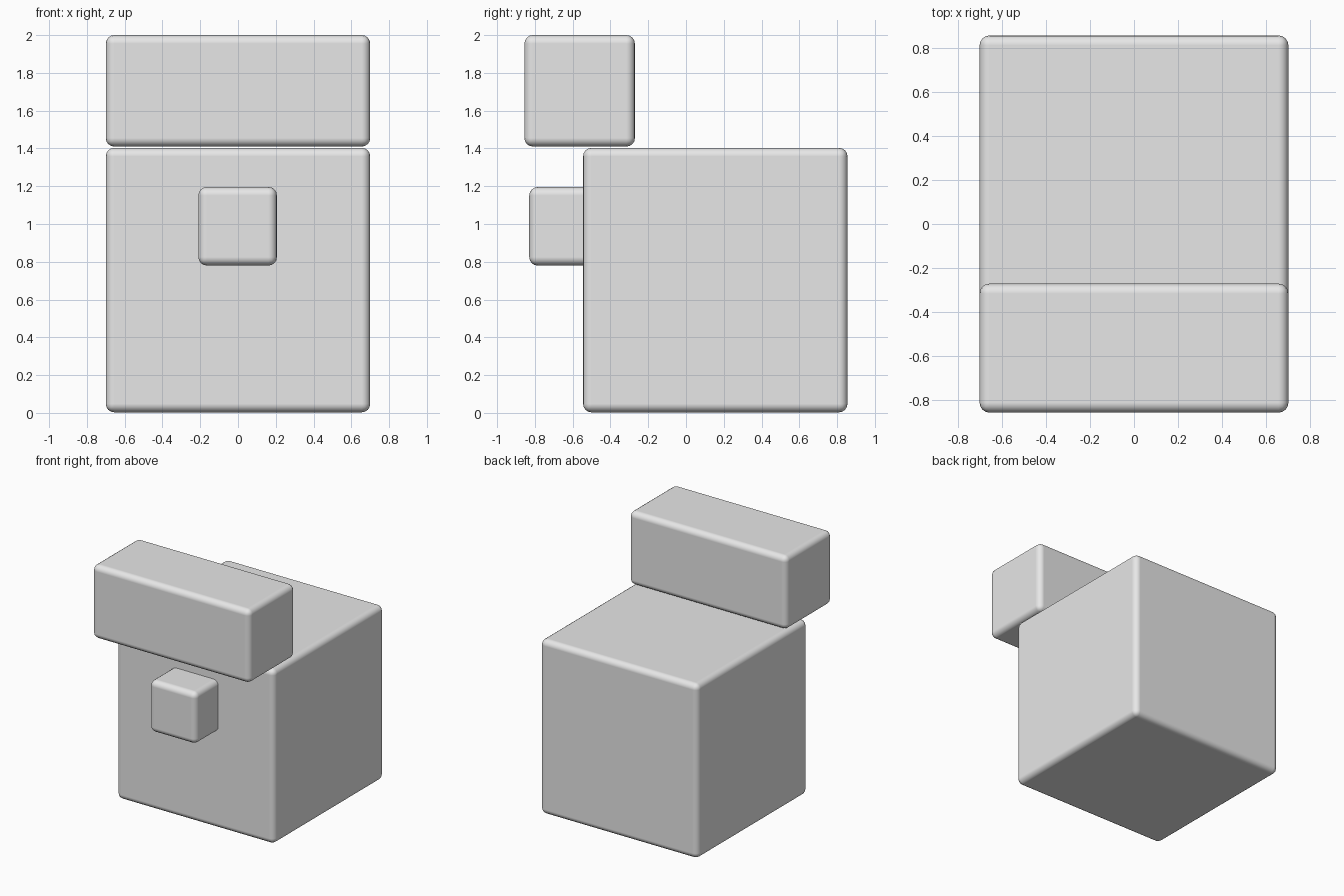
import bpy

cube = bpy.data.objects.get("Cube")
if cube:
    bpy.data.objects.remove(cube, do_unlink=True)

# Single plain grey for every part
grey = bpy.data.materials.new("light_grey")
grey.use_nodes = True
colour = (0.8, 0.8, 0.8, 1.0)
grey.diffuse_color = colour
bsdf = next(n for n in grey.node_tree.nodes if n.type == "BSDF_PRINCIPLED")
bsdf.inputs["Base Color"].default_value = colour


def rounded_box(name, size, centre, radius=0.045):
    """Box with softly rounded edges."""
    bpy.ops.mesh.primitive_cube_add(size=1, location=centre)
    box = bpy.context.object
    box.name = name
    box.scale = size
    bpy.ops.object.transform_apply(location=False, rotation=False, scale=True)
    box.data.materials.append(grey)
    bevel = box.modifiers.new("rounded_edges", "BEVEL")
    bevel.width = radius
    bevel.segments = 4
    bevel.harden_normals = True
    bpy.ops.object.shade_smooth()
    return box


# Main block
rounded_box("body", (1.4, 1.4, 1.4), (0, 0.155, 0.703))
# Overhanging bar on top of the front edge
rounded_box("top_bar", (1.4, 0.585, 0.59), (0, -0.563, 1.705))
# Small block set into the front face
rounded_box("front_knob", (0.416, 0.416, 0.416), (-0.002, -0.622, 0.988))
